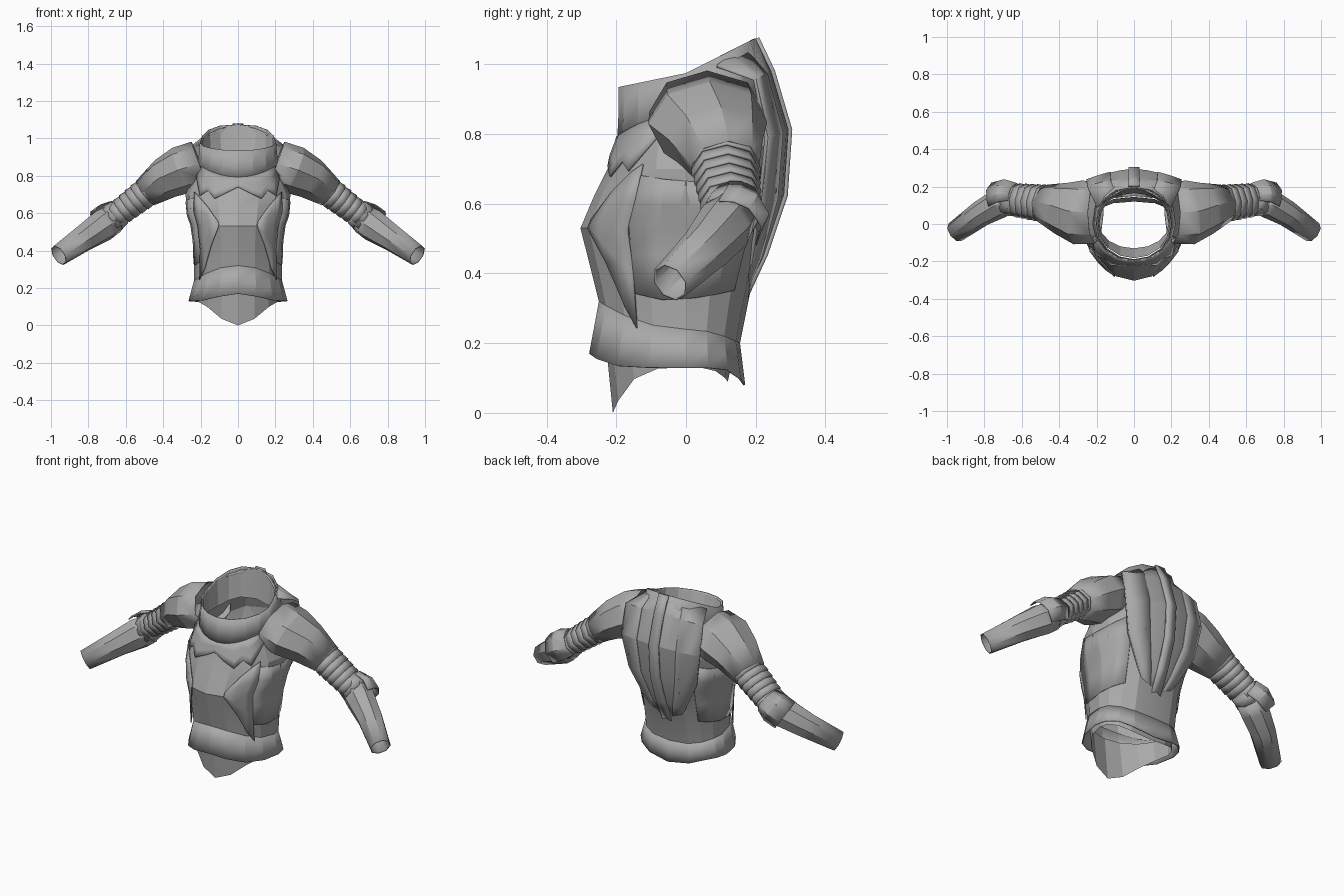
import bpy, bmesh
from math import radians, cos, sin
from mathutils import Vector

cube = bpy.data.objects.get("Cube")
if cube:
    bpy.data.objects.remove(cube)

grey = bpy.data.materials.new("plain_grey")
grey.use_nodes = True
grey.diffuse_color = (0.4, 0.4, 0.4, 1)
shader = next(n for n in grey.node_tree.nodes if n.type == "BSDF_PRINCIPLED")
shader.inputs["Base Color"].default_value = (0.4, 0.4, 0.4, 1)
made = []


def grid(name, rows, closed=False, thick=0.0, flip=False):
    """Skin rows of points into a sheet or, if closed, a tube."""
    bm = bmesh.new()
    vs = [[bm.verts.new(p) for p in row] for row in rows]
    n = len(rows[0])
    for a, b in zip(vs, vs[1:]):
        for j in range(n if closed else n - 1):
            k = (j + 1) % n
            f = [a[j], a[k], b[k], b[j]]
            bm.faces.new(f[::-1] if flip else f)
    mesh = bpy.data.meshes.new(name)
    bm.to_mesh(mesh)
    bm.free()
    mesh.materials.append(grey)
    ob = bpy.data.objects.new(name, mesh)
    bpy.context.collection.objects.link(ob)
    if thick:
        mod = ob.modifiers.new("thickness", "SOLIDIFY")
        mod.thickness = thick
        mod.offset = -1
    made.append(ob)


def ring_point(ring, deg, off=0.0):
    """Point on a torso ring: front z, side z, back z, half width, front y, back y, z power."""
    zf, zs, zb, w, yf, yb, p = ring
    c, s = cos(radians(deg)), sin(radians(deg))
    wide = abs(c) ** (0.75 if s > 0 else 1) * (1 if c > 0 else -1)
    z = zs + ((zb if s > 0 else zf) - zs) * abs(s) ** p
    y = (yb * s if s > 0 else -yf * s)
    return Vector((w * wide + off * c, y + off * s, z))


# Torso from hem to collar rim
RINGS = [
    (.17, .13, .08, .265, -.278, .17, 6),
    (.32, .24, .20, .235, -.25, .155, 2),
    (.42, .42, .40, .235, -.275, .195, 2),
    (.53, .53, .53, .25, -.303, .25, 2),
    (.62, .60, .64, .275, -.265, .28, 2),
    (.70, .70, .81, .28, -.225, .285, 2),
    (.79, .86, .95, .21, -.19, .24, 2),
    (.935, .975, 1.075, .20, -.19, .195, 1),
]


def surface(deg, v, off):
    i = min(int(v), len(RINGS) - 2)
    return ring_point(RINGS[i], deg, off).lerp(ring_point(RINGS[i + 1], deg, off), v - i)


def plate(name, degs, low, high, count, off, thick=.006, closed=False):
    """Plate lying on the torso between two edges given per angle."""
    rows = []
    for r in range(count + 1):
        t = r / count
        rows.append([surface(d, a + (b - a) * t, off) for d, a, b in zip(degs, low, high)])
    grid(name, rows, closed, thick)


ROUND = [i * 22.5 for i in range(16)]
plate("torso", ROUND, [1] * 16, [6] * 16, 5, 0, 0, True)
plate("waist_flare", ROUND, [0] * 16, [1] * 16, 2, 0, .006, True)
plate("collar", ROUND, [5.9] * 16, [7] * 16, 2, .004, .006, True)

# Chest bib with zigzag lower edge
half_degs = [-20, -45, -54, -64, -77]
half_low = [5.7, 4.95, 5.2, 4.75, 5.1]
degs = half_degs + [-90] + [-180 - d for d in half_degs[::-1]]
low = half_low + [5.45] + half_low[::-1]
plate("chest_bib", degs[::-1], low[::-1], [6.02] * 11, 3, .01)

# Front and rear flank panels, the front one with a slanted lower edge
FLANKS = [
    ("front_flank", [-66, -54, -42, -33], [3.0, 2.1, 1.2, .85], [3.3, 4.3, 4.9, 5.1], .008),
    ("rear_flank", [-33, -15, 8, 30, 48], [1.5, 1.45, 1.5, 1.6, 1.7], [4.8, 4.7, 4.6, 4.6, 4.6], .005),
]
for name, degs, low, high, off in FLANKS:
    plate("left_" + name, degs, low, high, 4, off)
    plate("right_" + name, [180 - d for d in degs[::-1]], low[::-1], high[::-1], 4, off)

# Inner apron below the hem, and collar lining
apron = [(0, .13, .09, .23, -.21, .12, 4), (.25, .24, .2, .225, -.235, .145, 2)]
grid("inner_apron", [[ring_point(r, d) for d in ROUND] for r in apron], True)
lining = [(.78, .85, .94, .20, -.18, .23, 2), (.80, .85, .91, .185, -.13, .165, 2),
          (.93, .97, 1.07, .195, -.183, .19, 1)]
grid("collar_lining", [[ring_point(r, d) for d in ROUND] for r in lining], True)

# Back cape rows: centre z, centre y, half width, edge y, edge z
CAPE = [
    (.31, .16, .05, .15, .32),
    (.45, .225, .13, .19, .43),
    (.62, .282, .22, .215, .60),
    (.81, .295, .255, .235, .79),
    (.98, .245, .25, .20, .96),
    (1.075, .20, .20, .09, 1.0),
]


def cape_strip(name, ts, off, thick):
    rows = []
    for zc, yc, w, ye, ze in CAPE:
        rows.append([(w * t, yc + (ye - yc) * abs(t) ** 1.6 + off,
                      zc + (ze - zc) * abs(t) ** 1.6) for t in ts])
    grid(name, rows, False, thick, True)


cape_strip("back_shell", [i / 4 - 1 for i in range(9)], 0, .01)
for s in (1, -1):
    cape_strip("back_trim", [t * s for t in (.5, .75, 1)][::s], .004, .004)
spine = [(x, yc + .01, zc + .003) for zc, yc, *_ in CAPE for x in (-.03, .03)]
grid("spine_strip", [spine[i:i + 2] for i in range(0, len(spine), 2)], False, .012, True)


# Arms: tubes through (x, y, z, half depth, half height)
def tube(name, secs, side, degs=None, thick=.006):
    closed = degs is None
    degs = degs or [i * 45 for i in range(8)]
    centres = [Vector(s[:3]) for s in secs]
    rows = []
    for i, s in enumerate(secs):
        t = (centres[min(i + 1, len(secs) - 1)] - centres[max(i - 1, 0)]).normalized()
        front = t.cross(Vector((0, 0, 1))).normalized()
        up = front.cross(t)
        row = []
        for d in degs:
            p = centres[i] + front * (s[3] * cos(radians(d))) + up * (s[4] * sin(radians(d)))
            row.append((p.x * side, p.y, p.z))
        rows.append(row)
    grid(name, rows, closed, thick, side > 0)


def blend(a, b, t, grow):
    s = [p + (q - p) * t for p, q in zip(a, b)]
    return s[:3] + [s[3] + grow, s[4] + grow]


SLEEVE_TOP = (.46, .107, .735, .10, .08)
SLEEVE_END = (.65, .13, .59, .085, .067)
BANDS = 6
for side in (1, -1):
    tube("shoulder", [(.205, .06, .865, .165, .125), (.30, .062, .83, .172, .13),
                      (.39, .085, .785, .14, .113), (.49, .112, .713, .102, .084)], side)
    # Overlapping sleeve bands
    for i in range(BANDS):
        tube("sleeve_band", [blend(SLEEVE_TOP, SLEEVE_END, i / BANDS, -.002),
                             blend(SLEEVE_TOP, SLEEVE_END, (i + 1.15) / BANDS, .005)], side)
    # Elbow cuffs and guard
    tube("elbow_cuff", [(.63, .13, .605, .08, .072), (.68, .13, .567, .088, .082)], side)
    tube("elbow_guard", [(.635, .135, .60, .085, .078), (.685, .14, .57, .10, .094),
                         (.735, .125, .535, .10, .092)], side, [80, 105, 135, 180, 225])
    # Forearm
    tube("forearm", [(.665, .13, .57, .075, .08), (.72, .11, .535, .08, .087),
                     (.82, .055, .47, .07, .074), (.958, -.045, .375, .058, .06)], side)

# Faceted shading with only shallow bends softened
for ob in bpy.context.selected_objects:
    ob.select_set(False)
for ob in made:
    ob.select_set(True)
bpy.context.view_layer.objects.active = made[0]
bpy.ops.object.shade_smooth_by_angle(angle=radians(18))
